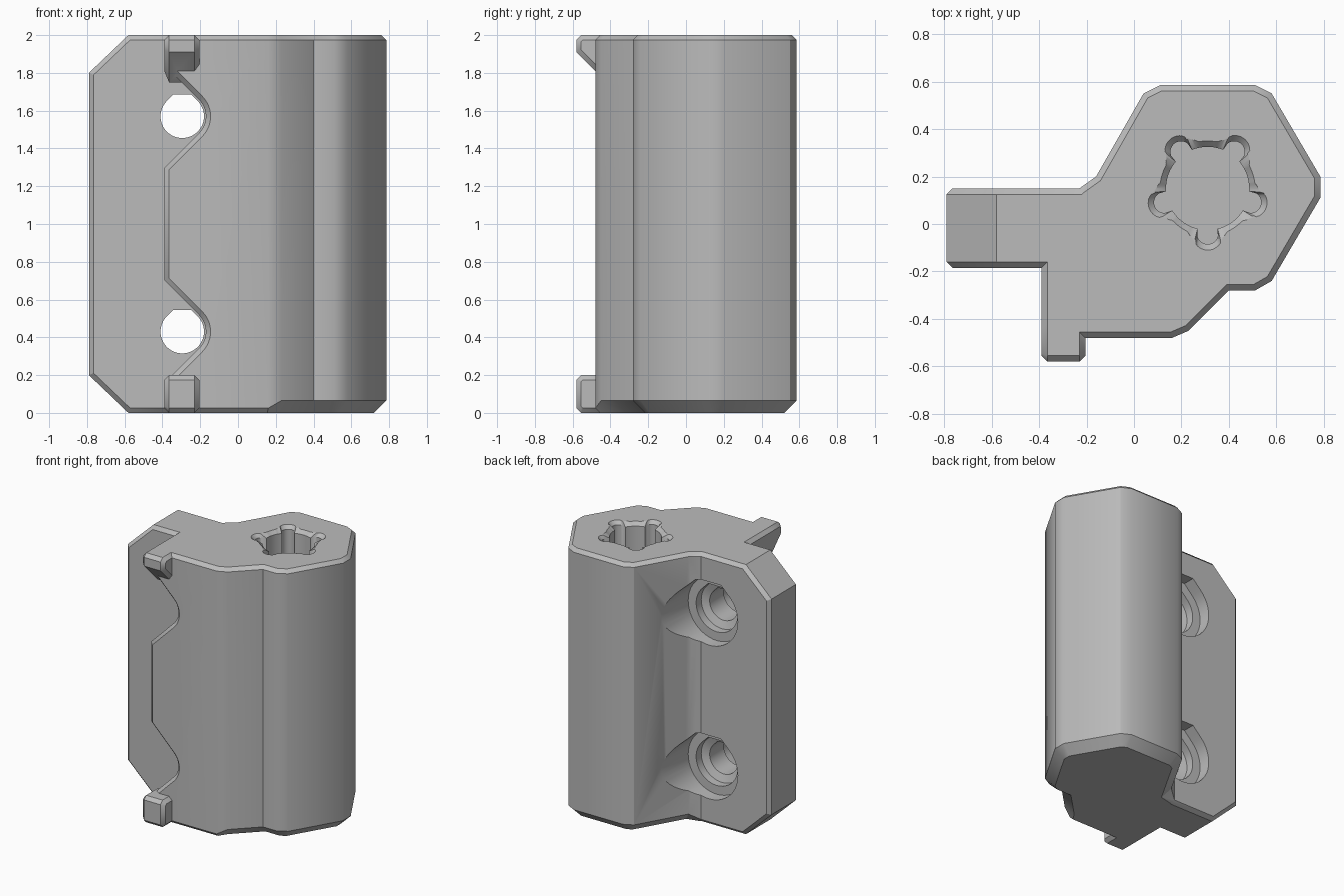
import bpy, bmesh
from math import sin, cos, pi, radians, sqrt
from mathutils import Vector

if "Cube" in bpy.data.objects:
    bpy.data.objects.remove(bpy.data.objects["Cube"], do_unlink=True)

grey = bpy.data.materials.new("plain grey")
grey.use_nodes = True
grey.diffuse_color = (0.5, 0.5, 0.5, 1)
grey.node_tree.nodes["Principled BSDF"].inputs["Base Color"].default_value = (0.5, 0.5, 0.5, 1)


def inset(points, amounts):
    """Mitred inset of a closed outline; one amount per corner, or one for all."""
    pts = [Vector(p) for p in points]
    n = len(pts)
    if not isinstance(amounts, list):
        amounts = [amounts] * n
    area = sum(pts[i - 1].cross(pts[i]) for i in range(n))
    side = 1 if area > 0 else -1
    result = []
    for i, p in enumerate(pts):
        a = (p - pts[i - 1]).normalized()
        b = (pts[(i + 1) % n] - p).normalized()
        na, nb = Vector((-a.y, a.x)) * side, Vector((-b.y, b.x)) * side
        result.append(p + (na + nb) * (amounts[i] / (1 + na.dot(nb))))
    return result


def loft(name, rings):
    """Closed solid through rings of 3D points."""
    bm = bmesh.new()
    loops = [[bm.verts.new(p) for p in ring] for ring in rings]
    for lower, upper in zip(loops, loops[1:]):
        for i in range(len(lower)):
            bm.faces.new((lower[i - 1], lower[i], upper[i], upper[i - 1]))
    bm.faces.new(loops[0])
    bm.faces.new(loops[-1])
    bmesh.ops.recalc_face_normals(bm, faces=bm.faces)
    mesh = bpy.data.meshes.new(name)
    bm.to_mesh(mesh)
    bm.free()
    mesh.materials.append(grey)
    obj = bpy.data.objects.new(name, mesh)
    bpy.context.collection.objects.link(obj)
    return obj


def combine(target, other, operation):
    """Apply a boolean and discard the second solid."""
    bpy.context.view_layer.objects.active = target
    mod = target.modifiers.new("boolean", 'BOOLEAN')
    mod.object, mod.operation, mod.solver = other, operation, 'EXACT'
    bpy.ops.object.modifier_apply(modifier=mod.name)
    bpy.data.objects.remove(other, do_unlink=True)


def along_y(points, y):
    return [(p[0], y, p[1]) for p in points]


C = 0.025   # small chamfer
B = 0.065   # heavier chamfer under the hexagonal part

# Column: x, y and bottom chamfer of each corner
outline = [(-0.39, -0.48, C), (0.16, -0.48, C), (0.23, -0.45, B), (0.40, -0.28, B),
           (0.51, -0.28, B), (0.58, -0.24, B), (0.785, 0.11, B), (0.785, 0.2, B),
           (0.58, 0.55, B), (0.51, 0.585, B), (0.11, 0.585, B), (0.04, 0.55, B),
           (-0.16, 0.2, B), (-0.23, 0.15, C), (-0.39, 0, C)]
plan = [p[:2] for p in outline]
low = [p[2] for p in outline]
body = loft("holder_body", [
    [(p.x, p.y, 0) for p in inset(plan, low)],
    [(x, y, c) for x, y, c in outline],
    [(x, y, 2 - C) for x, y in plan],
    [(p.x, p.y, 2) for p in inset(plan, C)]])

# Front relief that swells around both screw positions
HOLE_X, HOLES = -0.295, (0.43, 1.57)


def relief(edge, radius):
    reach = radius * sqrt(2) - (edge - HOLE_X)
    pts = [(-0.6, -0.1), (edge, -0.1)]
    for z in HOLES:
        pts.append((edge, z - reach))
        for k in range(-6, 7):
            a = k / 6 * pi / 4
            pts.append((HOLE_X + radius * cos(a), z + radius * sin(a)))
        pts.append((edge, z + reach))
    return pts + [(edge, 2.1), (-0.6, 2.1)]


inner, outer = relief(-0.39, 0.125), relief(-0.34, 0.175)
combine(body, loft("relief_cutter", [along_y(inner, -0.17), along_y(inner, -0.455),
                                     along_y(outer, -0.505)]), 'DIFFERENCE')

# Mounting flange with clipped corners
side = [(-0.79, 0.2), (-0.58, 0), (0, 0), (0, 2), (-0.58, 2), (-0.79, 1.8)]
small = inset(side, C)
combine(body, loft("flange", [along_y(small, -0.185), along_y(side, -0.185 + C),
                              along_y(side, 0.15 - C), along_y(small, 0.15)]), 'UNION')

# Locating hooks on the front
lower_hook = [(-0.42, 0), (-0.555, 0), (-0.58, C), (-0.58, 0.175), (-0.555, 0.2), (-0.42, 0.2)]
upper_hook = [(-0.42, 2), (-0.555, 2), (-0.58, 2 - C), (-0.58, 1.91), (-0.42, 1.75)]
for hook in (lower_hook, upper_hook):
    slim = inset(hook, C)
    rings = [(slim, -0.39), (hook, -0.39 + C), (hook, -0.205 - C), (slim, -0.205)]
    combine(body, loft("hook", [[(x, p[0], p[1]) for p in ring] for ring, x in rings]), 'UNION')


# Screw holes with flattened tops and stepped counterbores behind
def bore(radius, z):
    pts = []
    for k in range(48):
        a = 2 * pi * k / 48
        off = abs(a - pi / 2)
        r = radius / max(cos(off), cos(pi / 4 - off)) if off < pi / 4 else radius
        pts.append((HOLE_X + r * cos(a), z + r * sin(a)))
    return pts


for z in HOLES:
    steps = [(0.115, -0.3), (0.115, -0.02), (0.17, 0.0), (0.17, 0.06), (0.235, 0.06), (0.235, 0.7)]
    combine(body, loft("screw_cutter", [along_y(bore(r, z), y) for r, y in steps]), 'DIFFERENCE')


# Five-lobed socket in the top
def socket(grow, z):
    ring = []
    for k in range(180):
        a = 2 * pi * k / 180
        off = (a - pi / 2 + pi / 5) % (2 * pi / 5) - pi / 5
        off = (a + pi / 2 + pi / 5) % (2 * pi / 5) - pi / 5
        r, room = 0.175 + grow, (0.045 + grow) ** 2 - (0.19 * sin(off)) ** 2
        if room > 0:
            r = max(r, 0.19 * cos(off) + sqrt(room))
        ring.append((0.31 + r * cos(a), 0.15 + r * sin(a), z))
    return ring


combine(body, loft("socket_cutter", [socket(0, 0.12), socket(0, 2 - C), socket(2 * C, 2 + C)]), 'DIFFERENCE')

# Soft shading with crisp chamfers
bpy.ops.object.select_all(action='DESELECT')
body.select_set(True)
bpy.context.view_layer.objects.active = body
bpy.ops.object.shade_smooth_by_angle(angle=radians(32))
